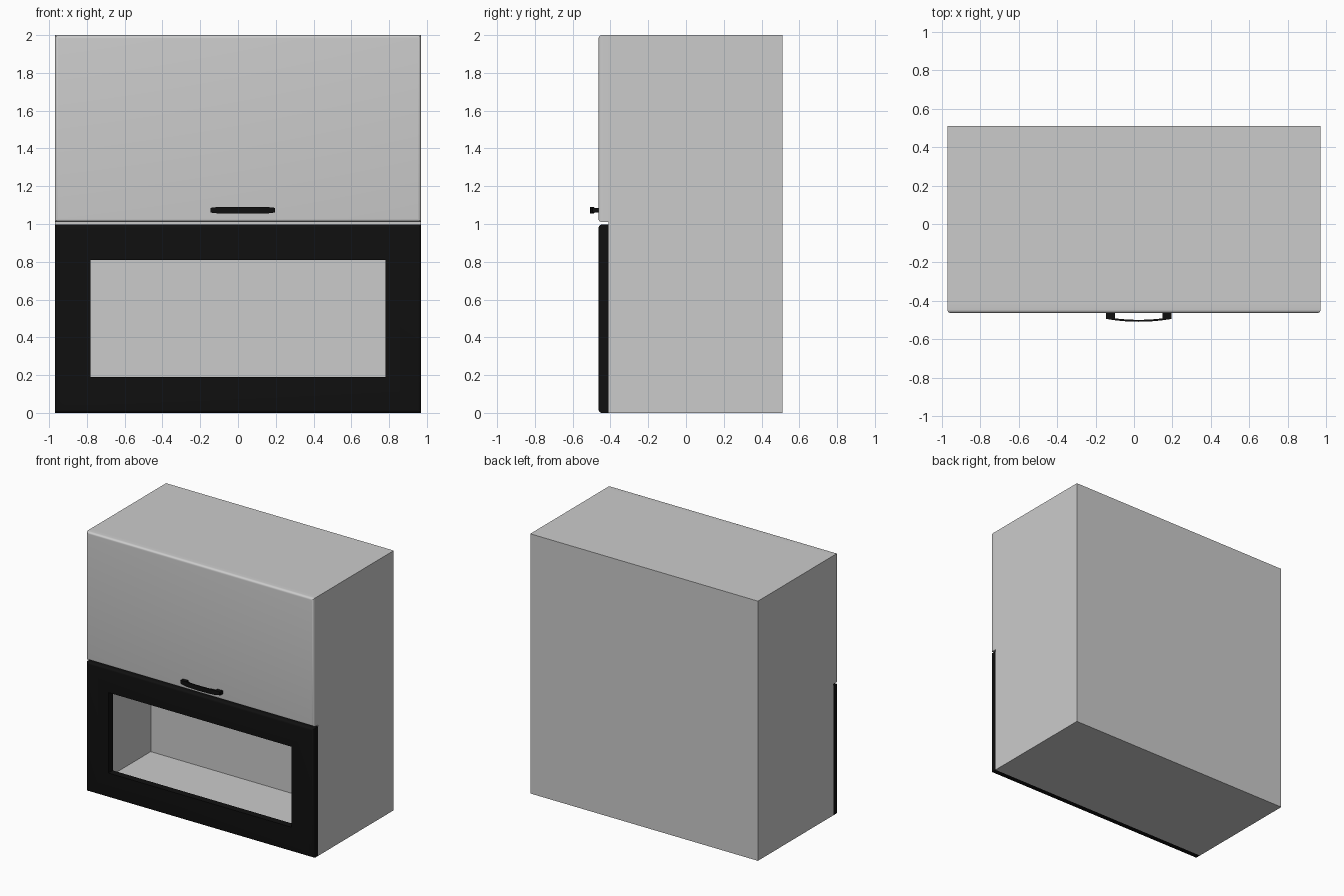
import bpy, bmesh, math

if "Cube" in bpy.data.objects:
    bpy.data.objects.remove(bpy.data.objects["Cube"])


def material(name, rgb):
    m = bpy.data.materials.new(name)
    m.diffuse_color = (*rgb, 1)
    m.use_nodes = True
    m.node_tree.nodes["Principled BSDF"].inputs["Base Color"].default_value = m.diffuse_color
    return m


GREY = material("light_grey", (0.6, 0.6, 0.6))
BLACK = material("black", (0.005, 0.005, 0.005))


def finish(name, bm, mat, smooth=False):
    bmesh.ops.recalc_face_normals(bm, faces=bm.faces)
    me = bpy.data.meshes.new(name)
    bm.to_mesh(me)
    bm.free()
    ob = bpy.data.objects.new(name, me)
    bpy.context.collection.objects.link(ob)
    me.materials.append(mat)
    if smooth:
        bpy.ops.object.select_all(action='DESELECT')
        ob.select_set(True)
        bpy.context.view_layer.objects.active = ob
        bpy.ops.object.shade_smooth_by_angle(angle=math.radians(35))
    return ob


def rect(bm, x0, x1, z0, z1, y):
    return [bm.verts.new(p) for p in ((x0, y, z0), (x1, y, z0), (x1, y, z1), (x0, y, z1))]


def bridge(bm, a, b):
    n = len(a)
    for i in range(n):
        j = (i + 1) % n
        bm.faces.new((a[i], a[j], b[j], b[i]))


W, FRONT, BACK, FACE = 0.97, -0.41, 0.51, -0.463   # half width, carcass front/back, door face
T, R = 0.02, 0.018                                 # wall thickness, door rounding


def box(name, x0, x1, y0, y1, z0, z1, mat):
    bm = bmesh.new()
    a, b = rect(bm, x0, x1, z0, z1, y0), rect(bm, x0, x1, z0, z1, y1)
    bm.faces.new(a)
    bm.faces.new(b)
    bridge(bm, a, b)
    return finish(name, bm, mat)


# Open-fronted carcass with a deep recess
bm = bmesh.new()
outer_back = rect(bm, -W, W, 0, 2, BACK)
outer_front = rect(bm, -W, W, 0, 2, FRONT)
inner_front = rect(bm, -W + T, W - T, T, 2 - T, FRONT)
inner_back = rect(bm, -W + T, W - T, T, 2 - T, 0.295)
bm.faces.new(outer_back)
bm.faces.new(inner_back)
for a, b in ((outer_back, outer_front), (outer_front, inner_front), (inner_front, inner_back)):
    bridge(bm, a, b)
finish("cabinet_body", bm, GREY)

# Shelf dividing the two compartments
box("middle_shelf", -W + T, W - T, FRONT, 0.295, 0.99, 1.01, GREY)


# Doors with rounded front edges; the lower one has a window opening
def door(name, z0, z1, mat, opening=None):
    bm = bmesh.new()
    back = rect(bm, -W, W, z0, z1, FRONT)
    prev = back
    for i in range(6):
        a = math.radians(18 * i)
        d = R * (1 - math.cos(a))
        ring = rect(bm, -W + d, W - d, z0 + d, z1 - d, FACE + R - R * math.sin(a))
        bridge(bm, prev, ring)
        prev = ring
    if opening:
        hole_front = rect(bm, *opening, FACE)
        hole_back = rect(bm, *opening, FRONT)
        bridge(bm, prev, hole_front)
        bridge(bm, hole_front, hole_back)
        bridge(bm, hole_back, back)
    else:
        bm.faces.new(prev)
        bm.faces.new(back)
    finish(name, bm, mat, True)


door("upper_door", 1.01, 2.0, GREY)
door("lower_door_frame", 0.0, 0.997, BLACK, (-0.78, 0.78, 0.19, 0.81))

# Handle: two mounting blocks and a bowed grip
CX = 0.025
for side, label in ((-1, "left"), (1, "right")):
    x = CX + side * 0.147
    box(f"handle_mount_{label}", x - 0.023, x + 0.023, -0.493, FACE + 0.003, 1.06, 1.086, BLACK)

bm = bmesh.new()
rings = []
for i in range(17):
    t = -1 + i / 8
    y = -0.489 - 0.014 * (1 - t * t)
    h = 0.013 + 0.005 * min(1, (1 - abs(t)) * 4)
    x = CX + 0.165 * t
    rings.append([bm.verts.new((x, y + dy, 1.073 + dz))
                  for dy, dz in ((-0.005, -h), (0.005, -h), (0.005, h), (-0.005, h))])
for a, b in zip(rings, rings[1:]):
    bridge(bm, a, b)
bm.faces.new(rings[0])
bm.faces.new(rings[-1])
finish("handle_grip", bm, BLACK, True)
